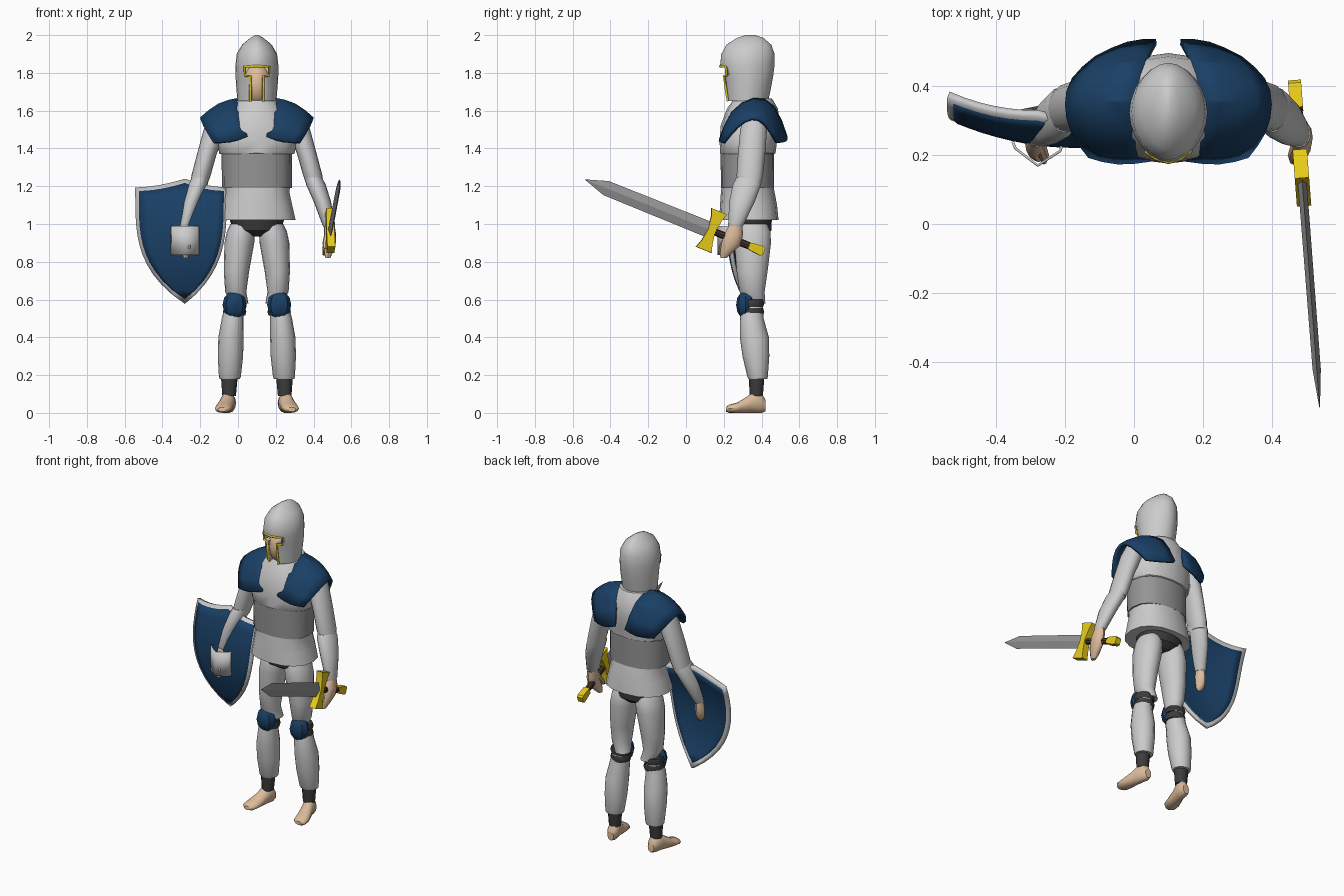
import bpy, bmesh, math
from mathutils import Vector, Matrix

if "Cube" in bpy.data.objects:
    bpy.data.objects.remove(bpy.data.objects["Cube"])

CX = 0.1  # body midline


def material(name, *rgb):
    m = bpy.data.materials.new(name)
    m.diffuse_color = (*rgb, 1)
    m.use_nodes = True
    m.node_tree.nodes["Principled BSDF"].inputs["Base Color"].default_value = m.diffuse_color
    return m


BLUE = material("navy", 0.01, 0.05, 0.13)
GOLD = material("gold", 0.8, 0.6, 0.01)
SKIN = material("skin", 0.72, 0.5, 0.33)
DARK = material("dark_cloth", 0.045, 0.045, 0.045)
BAND = material("mid_grey", 0.3, 0.3, 0.3)
BROWN = material("leather", 0.06, 0.035, 0.02)


def finish(bm, name, mat=None, mirror=False, matrix=None, angle=40):
    """Turn a bmesh into an object whose origin is on the body midline."""
    if matrix:
        bm.transform(matrix)
    bm.transform(Matrix.Translation((-CX, 0, 0)))
    bmesh.ops.recalc_face_normals(bm, faces=bm.faces)
    me = bpy.data.meshes.new(name)
    bm.to_mesh(me)
    bm.free()
    ob = bpy.data.objects.new(name, me)
    ob.location.x = CX
    bpy.context.collection.objects.link(ob)
    if mat:
        me.materials.append(mat)
    bpy.ops.object.select_all(action='DESELECT')
    ob.select_set(True)
    bpy.context.view_layer.objects.active = ob
    bpy.ops.object.shade_smooth_by_angle(angle=math.radians(angle))
    if mirror:
        ob.modifiers.new("mirror", 'MIRROR').use_mirror_merge = False
    return ob


def loft(name, rows, mat=None, mirror=False, n=16, p=2.0, axis='z', **kw):
    """Skin rings (cx, cy, cz, ra, rb) lying across the given axis."""
    bm = bmesh.new()
    rings = []
    for cx, cy, cz, ra, rb in rows:
        ring = []
        for i in range(n):
            t = 2 * math.pi * i / n
            c, s = math.cos(t), math.sin(t)
            a = ra * math.copysign(abs(c) ** (2 / p), c)
            b = rb * math.copysign(abs(s) ** (2 / p), s)
            off = (a, b, 0) if axis == 'z' else (a, 0, b)
            ring.append(bm.verts.new(Vector((cx, cy, cz)) + Vector(off)))
        rings.append(ring)
    for r, q in zip(rings, rings[1:]):
        for i in range(n):
            bm.faces.new((r[i], r[(i + 1) % n], q[(i + 1) % n], q[i]))
    bm.faces.new(rings[0])
    bm.faces.new(rings[-1])
    return finish(bm, name, mat, mirror, **kw)


def sheet(name, rows, thickness, mat=None, mirror=False, levels=0):
    """Thick curved plate through a grid of points."""
    bm = bmesh.new()
    g = [[bm.verts.new(p) for p in row] for row in rows]
    for r, q in zip(g, g[1:]):
        for i in range(len(r) - 1):
            bm.faces.new((r[i], r[i + 1], q[i + 1], q[i]))
    bmesh.ops.remove_doubles(bm, verts=bm.verts, dist=0.0005)
    ob = finish(bm, name, mat, angle=50)
    if levels:
        sub = ob.modifiers.new("round", 'SUBSURF')
        sub.levels = sub.render_levels = levels
        sub.boundary_smooth = 'PRESERVE_CORNERS'
    sol = ob.modifiers.new("thick", 'SOLIDIFY')
    sol.thickness, sol.offset = thickness, 0
    if mirror:
        ob.modifiers.new("mirror", 'MIRROR').use_mirror_merge = False
    return ob


def prism(name, poly, half, mat=None, matrix=None):
    """Extrude a (y, z) outline along x, centred."""
    bm = bmesh.new()
    f = bm.faces.new([bm.verts.new((-half, y, z)) for y, z in poly])
    ex = bmesh.ops.extrude_face_region(bm, geom=[f])
    bmesh.ops.translate(bm, vec=(2 * half, 0, 0),
                        verts=[v for v in ex['geom'] if isinstance(v, bmesh.types.BMVert)])
    return finish(bm, name, mat, matrix=matrix, angle=20)


def ball(name, centre, radii, mat, mirror=False, u=16, v=10, angle=40):
    bm = bmesh.new()
    bmesh.ops.create_uvsphere(bm, u_segments=u, v_segments=v, radius=1)
    return finish(bm, name, mat, mirror, angle=angle,
                  matrix=Matrix.Translation(centre) @ Matrix.Diagonal((*radii, 1)))


# Torso: breastplate, waist band, skirt, hips
loft("breastplate", [(CX, .325, 1.37, .195, .14), (CX, .327, 1.375, .2, .147), (CX, .33, 1.44, .212, .152),
                     (CX, .34, 1.52, .19, .157), (CX, .352, 1.61, .14, .135), (CX, .355, 1.665, .1, .1)], p=2.2)
loft("waist_band", [(CX, .325, 1.19, .185, .14), (CX, .325, 1.375, .187, .142)], BAND, p=2.3)
loft("skirt", [(CX, .333, 1.02, .205, .157), (CX, .331, 1.1, .187, .151),
               (CX, .327, 1.17, .172, .142), (CX, .325, 1.205, .178, .136)], p=2.3)
loft("hips", [(CX, .36, .935, .04, .06), (CX, .352, .965, .125, .1), (CX, .345, 1.04, .15, .11)], DARK, p=2.2)

# Legs
loft("thigh", [(.19, .37, .58, .045, .05), (.212, .35, .64, .056, .066), (.208, .35, .75, .067, .082),
               (.193, .353, .9, .079, .097), (.185, .352, .96, .074, .095), (.18, .35, 1.0, .06, .08)], mirror=True)
for z in (.535, .58):
    loft("knee_strap", [(.218, .352, z - .02, .056, .056), (.218, .352, z, .062, .062),
                        (.218, .352, z + .02, .056, .056)], DARK, True)
ball("knee_pad", (.218, .315, .572), (.064, .05, .075), BLUE, True, 8, 6, 35)
loft("shin", [(.244, .38, .18, .054, .05), (.243, .379, .19, .058, .054), (.24, .37, .3, .067, .071),
              (.237, .362, .4, .067, .077), (.228, .348, .5, .058, .063), (.22, .352, .56, .05, .055)], mirror=True)
loft("ankle", [(.247, .372, .09, .036, .035), (.246, .374, .2, .045, .042)], DARK, True, n=12)
loft("foot", [(.284, .212, .018, .022, .012), (.281, .228, .022, .042, .022), (.275, .27, .027, .046, .027),
              (.263, .32, .042, .04, .042), (.253, .36, .057, .038, .057), (.246, .4, .052, .036, .052),
              (.244, .422, .038, .022, .03)], SKIN, True, n=12, axis='y')

# Arms and hands
loft("upper_arm", [(.41, .335, 1.2, .045, .06), (.395, .338, 1.26, .051, .07), (.365, .347, 1.37, .052, .072),
                   (.322, .358, 1.5, .06, .071), (.295, .365, 1.57, .055, .06)], mirror=True)
loft("forearm", [(.482, .262, .985, .029, .036), (.481, .264, .995, .034, .041), (.446, .297, 1.12, .046, .068),
                 (.412, .323, 1.21, .052, .075), (.4, .332, 1.245, .045, .066)], mirror=True)
loft("hand", [(.476, .198, .82, .012, .016), (.478, .212, .845, .022, .032), (.487, .238, .89, .03, .052),
              (.487, .252, .945, .033, .05), (.483, .264, 1.0, .027, .034)], SKIN, True, n=12)
loft("thumb", [(.462, .185, .87, .01, .012), (.462, .2, .9, .015, .018), (.475, .235, .95, .018, .022)],
     SKIN, True, n=8)

# Shoulder guards: inner, middle and outer arches
sheet("shoulder_guard", [
    [(.15, .19, 1.46), (.185, .235, 1.6), (.2, .36, 1.68), (.17, .47, 1.64), (.135, .53, 1.46)],
    [(.25, .175, 1.43), (.29, .225, 1.59), (.31, .36, 1.66), (.29, .48, 1.61), (.215, .53, 1.43)],
    [(.33, .2, 1.43), (.385, .27, 1.52), (.4, .35, 1.57), (.385, .42, 1.54), (.31, .48, 1.43)],
], .018, BLUE, True, 1)

# Head and helmet with a T-shaped opening
ball("head", (CX, .315, 1.74), (.08, .1, .12), SKIN)
helmet = loft("helmet", [(CX, .325, 1.65, .103, .11), (CX, .328, 1.72, .109, .122), (CX, .329, 1.78, .113, .132),
                         (CX, .324, 1.835, .114, .144), (CX, .328, 1.9, .107, .141), (CX, .333, 1.95, .078, .118),
                         (CX, .34, 1.985, .035, .07), (CX, .34, 2.0, .008, .025)], n=24, p=1.85)
for name, w, z0, z1 in (("eye_cutter", .062, 1.785, 1.83), ("face_cutter", .03, 1.6, 1.81)):
    cut = prism(name, [(.1, z0), (.27, z0), (.27, z1), (.1, z1)], w, matrix=Matrix.Translation((CX, 0, 0)))
    cut.hide_render = True
    cut.hide_viewport = True
    b = helmet.modifiers.new(name, 'BOOLEAN')
    b.object, b.operation, b.solver = cut, 'DIFFERENCE', 'EXACT'

# Gold trim around the opening
half = [(0, .181, 1.836), (.035, .191, 1.834), (.064, .211, 1.832), (.064, .215, 1.785),
        (.034, .203, 1.782), (.034, .21, 1.72), (.034, .222, 1.65)]
path = [(CX - x, y, z) for x, y, z in reversed(half)] + [(CX + x, y, z) for x, y, z in half[1:]]
cu = bpy.data.curves.new("helmet_trim", 'CURVE')
cu.dimensions, cu.bevel_depth, cu.bevel_resolution = '3D', .007, 1
sp = cu.splines.new('POLY')
sp.points.add(len(path) - 1)
for pt, co in zip(sp.points, path):
    pt.co = (*co, 1)
cu.materials.append(GOLD)
bpy.context.collection.objects.link(bpy.data.objects.new("helmet_trim", cu))


# Shield: doubly bowed heater shape, grey rim with a smaller blue field
def shield(name, k, thickness, mat):
    rows = []
    for j in range(13):
        v, row = j / 12, []
        for i in range(-6, 7):
            u = i / 6
            x = -.28 + k * u * (.26 if u < 0 else .22) * (1 - (1 - v) ** 3.5)
            top = 1.19 + .045 * (1 - abs(u)) ** 1.8
            z = .93 + k * (.582 + v * (top - .582) - .93)
            row.append((x, .235 + .6 * (x + .17) ** 2 + .8 * (z - .92) ** 2, z))
        rows.append(row)
    sheet(name, rows, thickness, mat)


shield("shield_rim", 1, .022, None)
shield("shield_field", .925, .028, BLUE)
# Folded boss plate over the fist
sheet("shield_boss", [[(x, y, z) for x, y in ((-.353, .24), (-.345, .22), (-.28, .17), (-.215, .212), (-.207, .235))]
                      for z in (.835, .99)], .008)

# Sword, built along local y and then aimed from pommel to tip
start, tip = Vector((.467, .412, .853)), Vector((.54, -.534, 1.235))
d = (tip - start).normalized()
w = (Vector((0, 0, 1)) - d * d.z).normalized()
aim = Matrix.Translation(start) @ Matrix((d.cross(w), d, w)).transposed().to_4x4()
L = (tip - start).length
loft("sword_blade", [(0, .3, 0, .013, .043), (0, L - .12, 0, .012, .04), (0, L, 0, .001, .001)],
     BAND, n=4, axis='y', matrix=aim, angle=10)
loft("sword_grip", [(0, .05, 0, .016, .018), (0, .16, 0, .019, .021), (0, .29, 0, .016, .018)],
     BROWN, n=8, axis='y', matrix=aim)
side = [(.28, 0), (.268, .07), (.255, .11), (.345, .11), (.33, .07), (.32, 0)]
prism("sword_guard", side + [(s, -z) for s, z in reversed(side[1:-1])], .021, GOLD, aim)
prism("sword_pommel", [(0, -.018), (.012, -.026), (.06, -.022), (.085, -.018),
                       (.085, .018), (.06, .022), (.012, .026), (0, .018)], .019, GOLD, aim)
